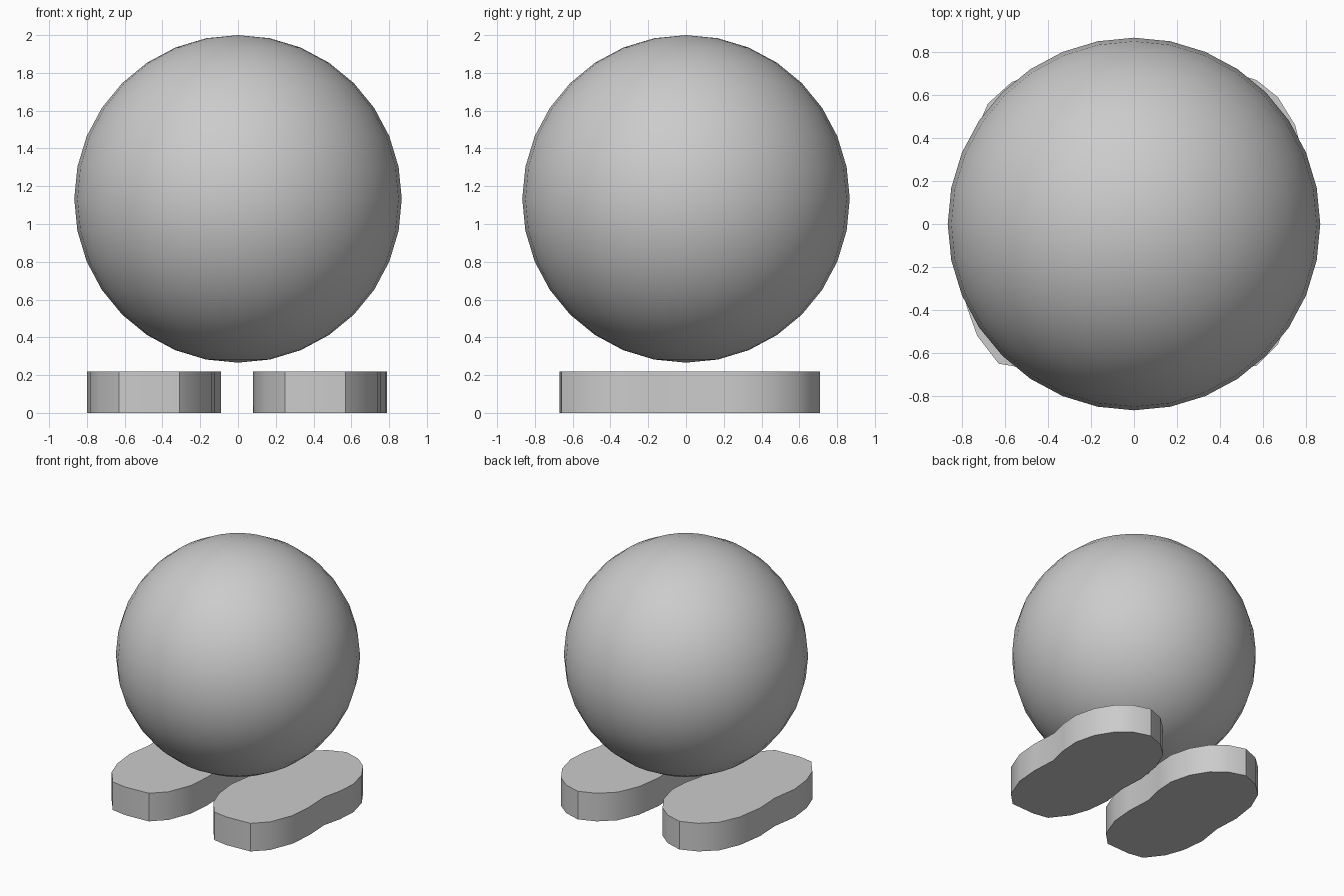
import bpy, bmesh

if "Cube" in bpy.data.objects:
    bpy.data.objects.remove(bpy.data.objects["Cube"])

grey = bpy.data.materials.new("light grey")
grey.diffuse_color = (0.6, 0.6, 0.6, 1)
grey.use_nodes = True
grey.node_tree.nodes["Principled BSDF"].inputs["Base Color"].default_value = grey.diffuse_color

# Round body
bpy.ops.mesh.primitive_uv_sphere_add(segments=32, ring_count=16, radius=0.867, location=(0, 0, 1.133))
body = bpy.context.object
body.name = "body"
body.data.materials.append(grey)
bpy.ops.object.shade_smooth()

# Sole outline, counter-clockwise from the toe
SOLE = [(0.25, -0.65), (0.37, -0.67), (0.57, -0.66), (0.67, -0.56), (0.74, -0.38),
        (0.755, -0.2), (0.745, 0.0), (0.78, 0.15), (0.79, 0.3), (0.75, 0.46),
        (0.67, 0.59), (0.57, 0.67), (0.44, 0.71), (0.31, 0.66), (0.2, 0.56),
        (0.13, 0.4), (0.1, 0.2), (0.11, 0.0), (0.08, -0.2), (0.1, -0.38), (0.15, -0.52)]


def foot(name, dx):
    bm = bmesh.new()
    base = bm.faces.new([bm.verts.new((x + dx, y, 0)) for x, y in SOLE])
    top = bmesh.ops.extrude_face_region(bm, geom=[base], use_keep_orig=True)
    for v in top["geom"]:
        if isinstance(v, bmesh.types.BMVert):
            v.co.z = 0.22
    bmesh.ops.recalc_face_normals(bm, faces=bm.faces)
    mesh = bpy.data.meshes.new(name)
    bm.to_mesh(mesh)
    bm.free()
    mesh.materials.append(grey)
    obj = bpy.data.objects.new(name, mesh)
    bpy.context.collection.objects.link(obj)
    bpy.ops.object.select_all(action="DESELECT")
    obj.select_set(True)
    bpy.context.view_layer.objects.active = obj
    bpy.ops.object.shade_smooth_by_angle(angle=0.52)


# Two identical feet side by side
foot("right_foot", 0)
foot("left_foot", -0.88)
